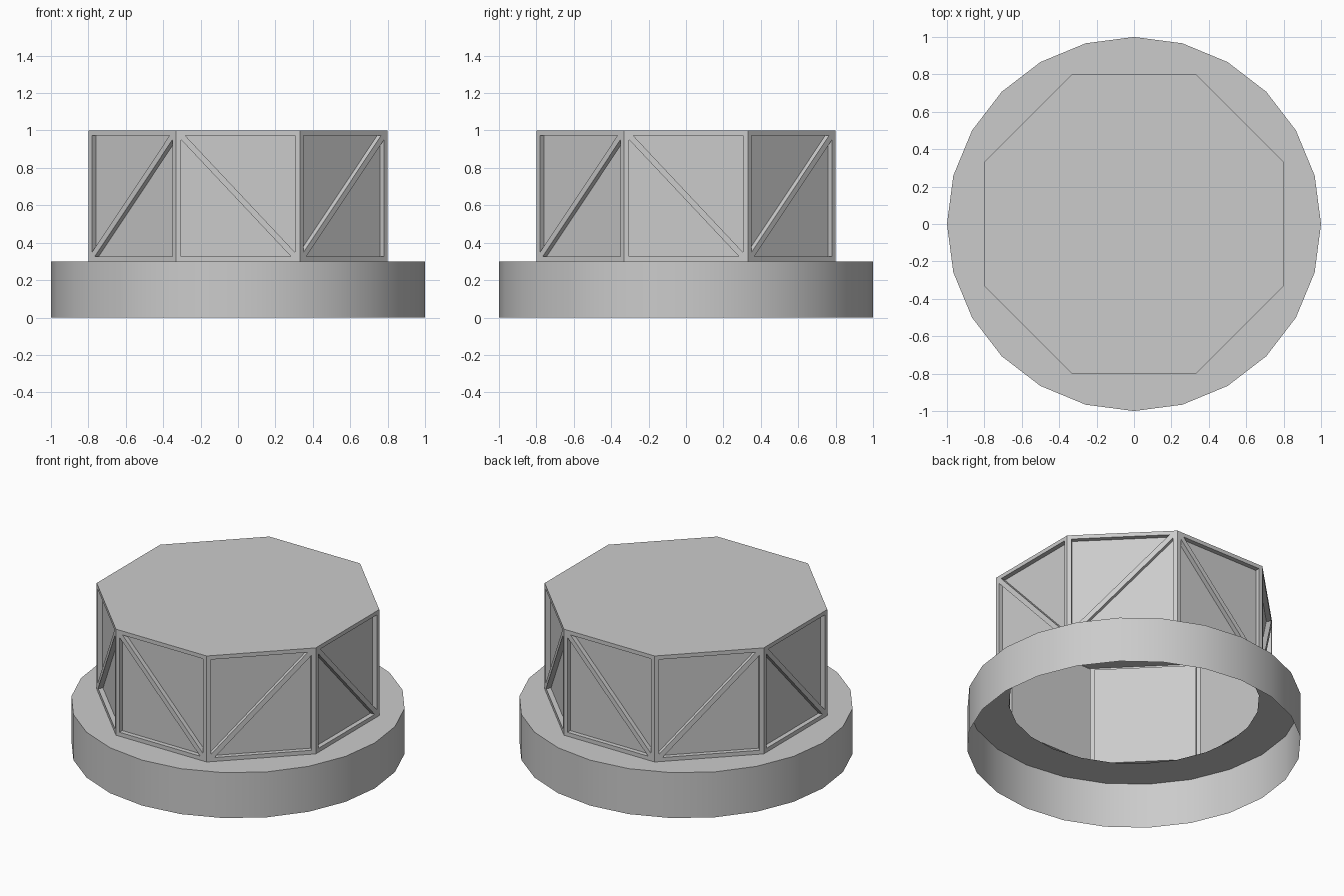
import bpy, bmesh, math
from mathutils import Matrix, Vector

if "Cube" in bpy.data.objects:
    bpy.data.objects.remove(bpy.data.objects["Cube"])

APOTHEM, Z0, Z1 = 0.8, 0.3, 1.0
FRAME, DEPTH, BAR = 0.026, 0.03, 0.022


def finish(name, bm, smooth=False):
    mesh = bpy.data.meshes.new(name)
    bm.to_mesh(mesh)
    bm.free()
    obj = bpy.data.objects.new(name, mesh)
    bpy.context.collection.objects.link(obj)
    if smooth:
        bpy.ops.object.select_all(action='DESELECT')
        obj.select_set(True)
        bpy.context.view_layer.objects.active = obj
        bpy.ops.object.shade_smooth_by_angle(angle=math.radians(30))
    return obj


def ring(bm, radius, z, sides, offset=0.0):
    return [bm.verts.new((radius * math.cos(offset + 2 * math.pi * i / sides),
                          radius * math.sin(offset + 2 * math.pi * i / sides), z))
            for i in range(sides)]


def bridge(bm, low, high):
    n = len(low)
    return [bm.faces.new((low[i], low[(i + 1) % n], high[(i + 1) % n], high[i]))
            for i in range(n)]


# Round base: open underneath, flat rim on top with a round hole
bm = bmesh.new()
bottom, top, hole = ring(bm, 1, 0, 24), ring(bm, 1, Z0, 24), ring(bm, 0.75, Z0, 24)
bridge(bm, bottom, top)
bridge(bm, top, hole)
finish("round_base", bm, smooth=True)

# Octagonal housing with a recessed panel on each side
bm = bmesh.new()
radius = APOTHEM / math.cos(math.pi / 8)
low = ring(bm, radius, Z0, 8, math.pi / 8)
high = ring(bm, radius, Z1, 8, math.pi / 8)
walls = bridge(bm, low, high)
bm.faces.new(high)
bm.normal_update()
bmesh.ops.inset_individual(bm, faces=walls, thickness=FRAME, use_even_offset=True)
for face in walls:
    normal = face.normal.copy()
    new = bmesh.ops.extrude_discrete_faces(bm, faces=[face])["faces"][0]
    bmesh.ops.translate(bm, verts=new.verts, vec=-normal * DEPTH)
# close the recess walls left open by the discrete extrusion, if any
bmesh.ops.remove_doubles(bm, verts=bm.verts, dist=1e-5)
finish("octagonal_housing", bm)

# Diagonal braces, flush with the frame, alternating direction
w = APOTHEM * math.tan(math.pi / 8) - FRAME
h = (Z1 - Z0) / 2 - FRAME
a = BAR
outline = [(-w, h), (-w, h - a), (w - a, -h), (w, -h), (w, -h + a), (-w + a, h)]
for k in range(8):
    bm = bmesh.new()
    flip = 1 if k % 2 == 0 else -1
    pts = outline if flip == 1 else [(-x, z) for x, z in reversed(outline)]
    front = [bm.verts.new((x, -APOTHEM, z)) for x, z in pts]
    back = [bm.verts.new((x, -APOTHEM + DEPTH, z)) for x, z in pts]
    bm.faces.new(front)
    bridge(bm, back, front)
    bmesh.ops.transform(bm, verts=bm.verts, matrix=Matrix.Translation(
        Vector((0, 0, (Z0 + Z1) / 2))) @ Matrix.Rotation(k * math.pi / 4, 4, 'Z'))
    finish(f"diagonal_brace_{k + 1}", bm)
